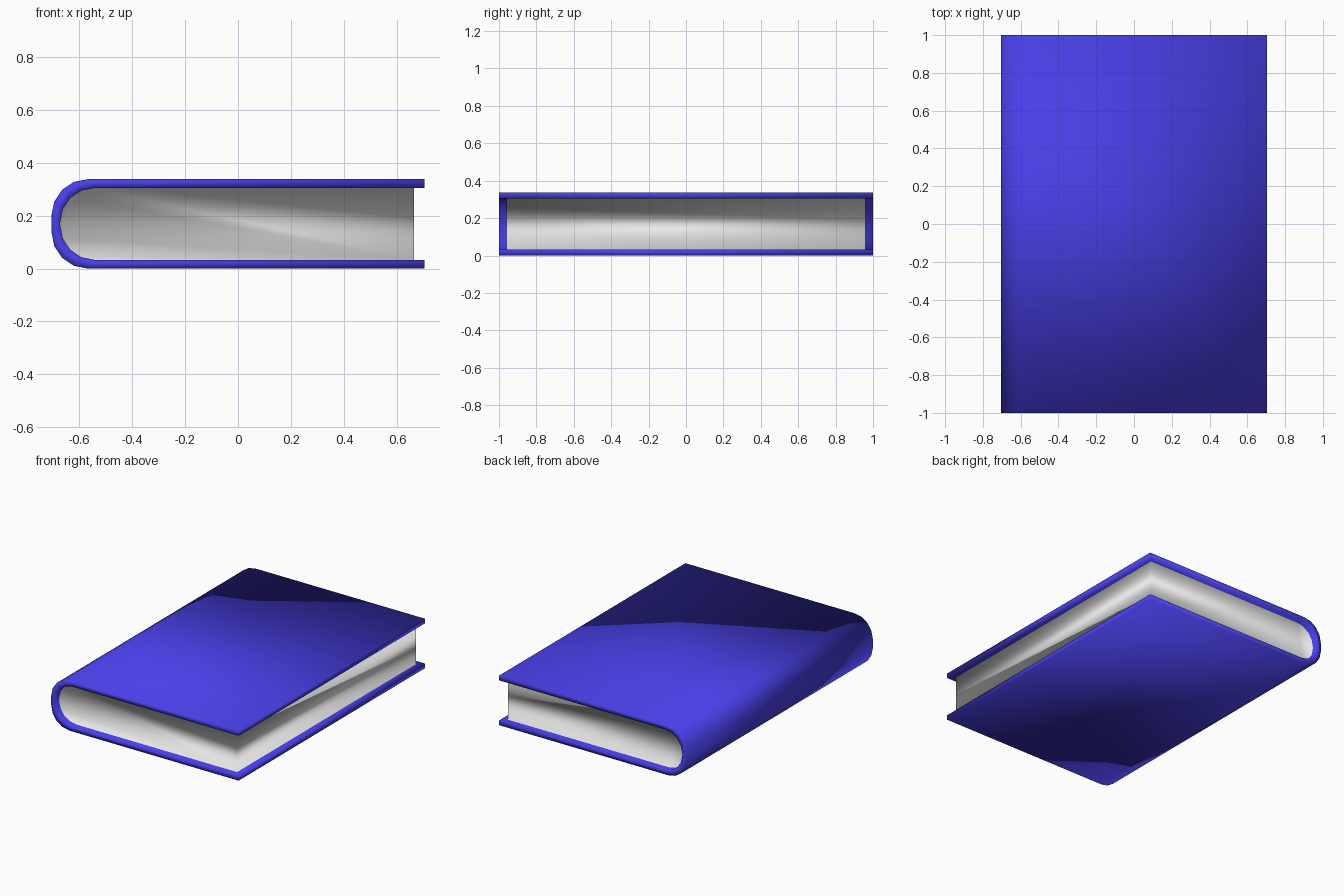
import bpy
import bmesh
from math import sin, cos, pi

HALF_W, HALF_L = 0.705, 1.0        # outer half width and half length
HEIGHT, BOARD = 0.338, 0.033       # total height and cover thickness
OVERHANG = 0.039                   # how far the cover passes the pages
SEGMENTS = 4                       # facets per rounded spine corner

cube = bpy.data.objects.get("Cube")
if cube:
    bpy.data.objects.remove(cube, do_unlink=True)


def make_material(name, rgb):
    mat = bpy.data.materials.new(name)
    mat.use_nodes = True
    mat.diffuse_color = (*rgb, 1)
    bsdf = next(n for n in mat.node_tree.nodes if n.type == 'BSDF_PRINCIPLED')
    bsdf.inputs["Base Color"].default_value = (*rgb, 1)
    return mat


def c_profile(inset, radius, right):
    """Open C outline in x and z: top edge, rounded spine, bottom edge."""
    cx = -HALF_W + inset + radius
    pts = [(right, HEIGHT - inset)]
    for cz, start in ((HEIGHT - inset - radius, pi / 2), (inset + radius, pi)):
        for i in range(SEGMENTS + 1):
            a = start + pi / 2 * i / SEGMENTS
            pts.append((cx + radius * cos(a), cz + radius * sin(a)))
    pts.append((right, inset))
    return pts


bm = bmesh.new()


def loops(profile, half_length):
    """The profile placed at the front and at the back."""
    return [[bm.verts.new((x, y, z)) for x, z in profile]
            for y in (-half_length, half_length)]


def bridge(a, b, mat=0):
    for i in range(len(a) - 1):
        bm.faces.new((a[i], a[i + 1], b[i + 1], b[i])).material_index = mat


outer = loops(c_profile(0, 0.137, HALF_W), HALF_L)
inner = loops(c_profile(BOARD, 0.13, HALF_W), HALF_L)
page = loops(c_profile(BOARD, 0.13, HALF_W - OVERHANG), HALF_L - OVERHANG)

# Cover: outside, then rim and inner ledge at front and back
bridge(*outer)
for o, i, p in zip(outer, inner, page):
    bridge(o, i)
    bridge(i, p)

# Cover: rim and ledge along the opening side of both boards
for k in (0, -1):
    o, i, p = ([loop[k] for loop in pair] for pair in (outer, inner, page))
    bridge(o, i)
    bridge(i, p)

# Pages: front, back and opening side
for p in page:
    bm.faces.new(p).material_index = 1
bridge([p[0] for p in page], [p[-1] for p in page], 1)

bmesh.ops.recalc_face_normals(bm, faces=bm.faces[:])
for f in bm.faces:
    f.smooth = True

mesh = bpy.data.meshes.new("book")
bm.to_mesh(mesh)
bm.free()
mesh.materials.append(make_material("cover blue", (0.065, 0.05, 0.8)))
mesh.materials.append(make_material("page white", (0.8, 0.8, 0.8)))
book = bpy.data.objects.new("book", mesh)
bpy.context.collection.objects.link(book)
